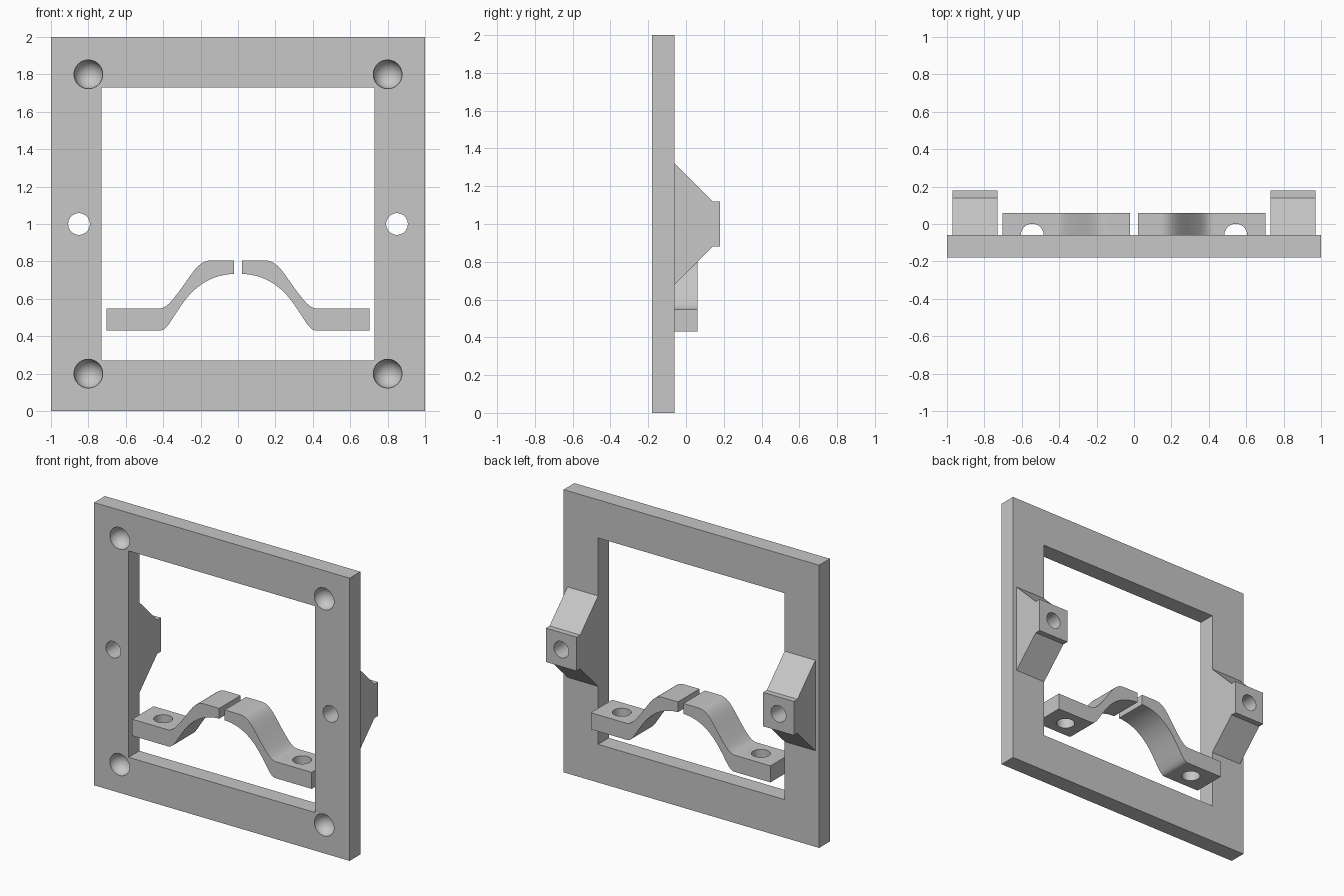
import bpy
import bmesh
import math
from mathutils import Vector
from mathutils.geometry import interpolate_bezier

if "Cube" in bpy.data.objects:
    bpy.data.objects.remove(bpy.data.objects["Cube"], do_unlink=True)

grey = bpy.data.materials.new("light grey plastic")
grey.use_nodes = True
grey.diffuse_color = (0.57, 0.57, 0.57, 1)
grey.node_tree.nodes["Principled BSDF"].inputs["Base Color"].default_value = grey.diffuse_color

FRONT, BACK = -0.18, -0.06        # front and back of the frame plate


def add_object(name, bm):
    bmesh.ops.recalc_face_normals(bm, faces=bm.faces)
    mesh = bpy.data.meshes.new(name)
    bm.to_mesh(mesh)
    bm.free()
    mesh.materials.append(grey)
    obj = bpy.data.objects.new(name, mesh)
    bpy.context.collection.objects.link(obj)
    return obj


def prism(name, outline, depth):
    """Extrude a closed 3D outline along a vector."""
    bm = bmesh.new()
    face = bm.faces.new([bm.verts.new(p) for p in outline])
    new = bmesh.ops.extrude_face_region(bm, geom=[face])["geom"]
    verts = [v for v in new if isinstance(v, bmesh.types.BMVert)]
    bmesh.ops.translate(bm, verts=verts, vec=depth)
    return add_object(name, bm)


def slab(name, half_width, bottom, top, front, back):
    corners = [(-half_width, bottom), (half_width, bottom), (half_width, top), (-half_width, top)]
    return prism(name, [(x, front, z) for x, z in corners], (0, back - front, 0))


def cut(target, cutter):
    """Subtract the cutter from the target and discard it."""
    cutter.hide_render = True
    mod = target.modifiers.new("cut", "BOOLEAN")
    mod.operation = "DIFFERENCE"
    mod.solver = "EXACT"
    mod.object = cutter
    bpy.ops.object.select_all(action="DESELECT")
    bpy.context.view_layer.objects.active = target
    target.select_set(True)
    bpy.ops.object.modifier_apply(modifier=mod.name)
    bpy.data.objects.remove(cutter, do_unlink=True)


def drill(target, radius, location, rotation):
    bpy.ops.mesh.primitive_cylinder_add(vertices=48, radius=radius, depth=1,
                                        location=location, rotation=rotation)
    cut(target, bpy.context.object)


def dimple(target, location):
    bpy.ops.mesh.primitive_uv_sphere_add(segments=48, ring_count=24, radius=0.077,
                                         location=location)
    bpy.ops.object.shade_smooth()
    cut(target, bpy.context.object)


def smooth(obj):
    bpy.ops.object.select_all(action="DESELECT")
    bpy.context.view_layer.objects.active = obj
    obj.select_set(True)
    bpy.ops.object.shade_smooth_by_angle(angle=math.radians(30))


along_y = (math.pi / 2, 0, 0)

# Square frame with its window, corner sockets and side holes
frame = slab("frame", 1, 0, 2, FRONT, BACK)
cut(frame, slab("window_cutter", 0.73, 0.27, 1.73, -0.5, 0.5))
for side in (-1, 1):
    for z in (0.2, 1.8):
        dimple(frame, (side * 0.8, FRONT, z))
    drill(frame, 0.058, (side * 0.85, 0, 1), along_y)
smooth(frame)

# Tapered bosses behind the side holes
boss_half = [(BACK, 0.32), (0.14, 0.12), (0.18, 0.12)]
boss_profile = [(y, 1 + h) for y, h in boss_half] + [(y, 1 - h) for y, h in reversed(boss_half)]
for side, label in ((1, "left"), (-1, "right")):
    boss = prism(label + "_boss", [(side * 0.73, y, z) for y, z in boss_profile],
                 (side * 0.24, 0, 0))
    drill(boss, 0.058, (side * 0.85, 0, 1), along_y)
    smooth(boss)


# Curved clamp halves: flat foot, S-shaped band and short flat tip
def bezier(a, b, c, d, count=14):
    points = interpolate_bezier(*[Vector((x, 0, z)) for x, z in (a, b, c, d)], count)
    return [(p.x, p.z) for p in points]


clamp_profile = (
    [(0.703, 0.43), (0.703, 0.547)]
    + bezier((0.43, 0.547), (0.39, 0.547), (0.365, 0.575), (0.33, 0.62))
    + bezier((0.33, 0.62), (0.25, 0.72), (0.22, 0.806), (0.14, 0.806))[1:]
    + [(0.021, 0.806)]
    + bezier((0.021, 0.733), (0.14, 0.73), (0.23, 0.67), (0.3, 0.57))
    + bezier((0.3, 0.57), (0.36, 0.485), (0.38, 0.43), (0.42, 0.43))[1:]
)
for side, label in ((1, "left"), (-1, "right")):
    clamp = prism(label + "_clamp", [(side * x, FRONT, z) for x, z in clamp_profile],
                  (0, 0.24, 0))
    drill(clamp, 0.061, (side * 0.544, BACK, 0.5), (0, 0, 0))
    smooth(clamp)
